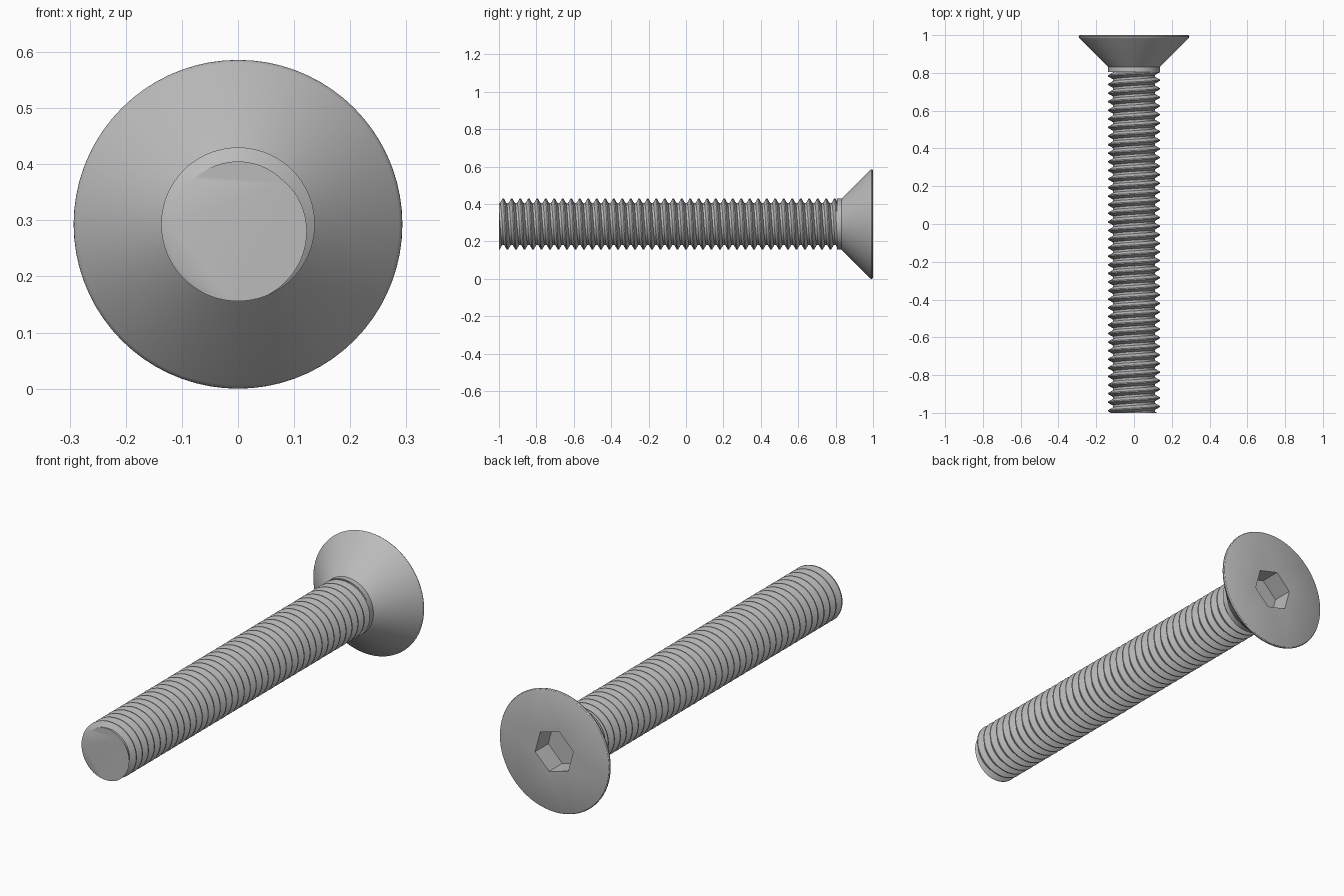
import bpy, bmesh
from math import sin, cos, pi, radians

cube = bpy.data.objects.get("Cube")
if cube:
    bpy.data.objects.remove(cube, do_unlink=True)

AXIS_Z = 0.293      # height of the bolt axis
MAJOR, MINOR = 0.137, 0.112
PITCH = 2 / 44
SEG = 72

steel = bpy.data.materials.new("grey steel")
steel.use_nodes = True
steel.diffuse_color = (0.5, 0.5, 0.5, 1)
steel.node_tree.nodes["Principled BSDF"].inputs["Base Color"].default_value = (0.5, 0.5, 0.5, 1)


def finish(bm, name):
    """Turn a bmesh into a shaded object."""
    bmesh.ops.recalc_face_normals(bm, faces=bm.faces)
    mesh = bpy.data.meshes.new(name)
    bm.to_mesh(mesh)
    bm.free()
    mesh.materials.append(steel)
    obj = bpy.data.objects.new(name, mesh)
    bpy.context.collection.objects.link(obj)
    bpy.ops.object.select_all(action='DESELECT')
    obj.select_set(True)
    bpy.context.view_layer.objects.active = obj
    bpy.ops.object.shade_smooth_by_angle(angle=radians(30))
    return obj


def ring(bm, radius, y, count=SEG, turn=0.0):
    return [bm.verts.new((radius * cos(turn + 2 * pi * i / count), y,
                          AXIS_Z + radius * sin(turn + 2 * pi * i / count)))
            for i in range(count)]


def connect(bm, a, b):
    for i in range(len(a)):
        j = (i + 1) % len(a)
        bm.faces.new((a[i], a[j], b[j], b[i]))


# Threaded shank: right-handed helix, trimmed flat at both ends
bm = bmesh.new()
profile = [(-1 / 16, MAJOR), (1 / 16, MAJOR), (3 / 8, MINOR), (5 / 8, MINOR)]
rows = []
for i in range(-2 * SEG, 43 * SEG):
    t = 2 * pi * i / SEG
    rows.append([bm.verts.new((-r * sin(t), -1 + PITCH * (i / SEG + o), AXIS_Z - r * cos(t)))
                 for o, r in profile])
for i in range(len(rows) - SEG - 1):
    a = rows[i] + [rows[i + SEG][0]]
    b = rows[i + 1] + [rows[i + SEG + 1][0]]
    for k in range(len(profile)):
        bm.faces.new((a[k], b[k], b[k + 1], a[k + 1]))
for y, direction in ((-1, -1), (0.812, 1)):
    cut = bmesh.ops.bisect_plane(bm, geom=bm.verts[:] + bm.edges[:] + bm.faces[:],
                                 plane_co=(0, y, 0), plane_no=(0, direction, 0),
                                 clear_outer=True)
    edges = [e for e in cut["geom_cut"] if isinstance(e, bmesh.types.BMEdge)]
    bmesh.ops.holes_fill(bm, edges=edges, sides=0)
finish(bm, "threaded_shank")

# Countersunk head with a plain collar and a hexagonal socket
bm = bmesh.new()
outline = [(MAJOR, 0.806), (MAJOR, 0.832), (0.287, 0.982), (0.292, 0.988),
           (0.293, 0.993), (0.290, 0.998), (0.286, 1.0)]
rings = [ring(bm, r, y) for r, y in outline]
bm.faces.new(rings[0])
for a, b in zip(rings, rings[1:]):
    connect(bm, a, b)
mouth = ring(bm, 0.105, 1.0, 6, radians(-15))
floor = ring(bm, 0.105, 0.9, 6, radians(-15))
connect(bm, mouth, floor)
bm.faces.new(floor)
# Flat annulus: each sixth of the rim fans onto one hexagon corner
rim = rings[-1]
step = SEG // 6
first = round(-45 / 360 * SEG)
for k in range(6):
    start = first + k * step
    for i in range(start, start + step):
        bm.faces.new((rim[i % SEG], rim[(i + 1) % SEG], mouth[k]))
    bm.faces.new((rim[(start + step) % SEG], mouth[(k + 1) % 6], mouth[k]))
finish(bm, "countersunk_head")
